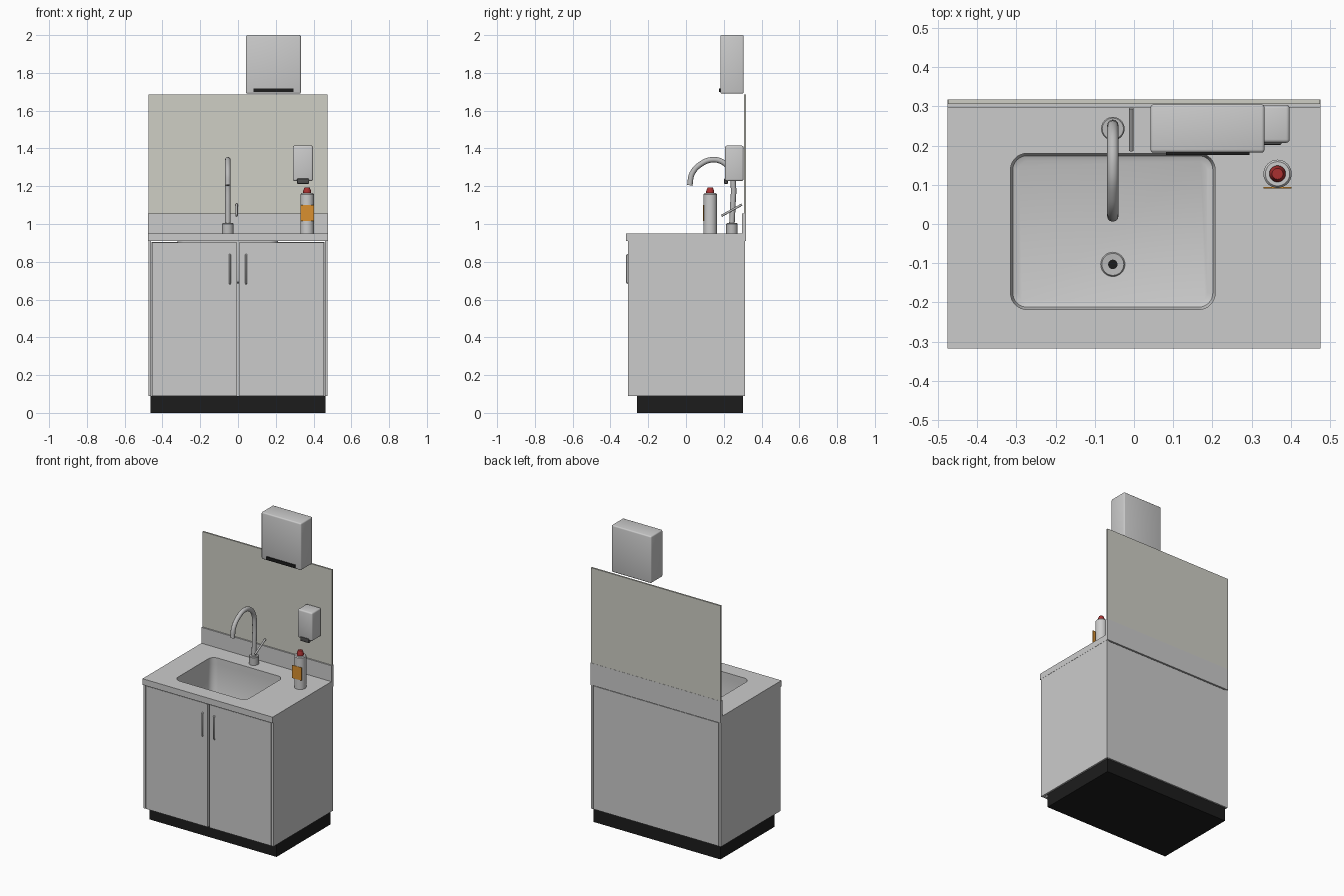
import bpy, bmesh, math
from mathutils import Vector

if "Cube" in bpy.data.objects:
    bpy.data.objects.remove(bpy.data.objects["Cube"])


def material(name, r, g, b):
    m = bpy.data.materials.new(name)
    m.diffuse_color = (r, g, b, 1)
    m.use_nodes = True
    m.node_tree.nodes["Principled BSDF"].inputs["Base Color"].default_value = m.diffuse_color
    return m


BLACK = material("black", 0.012, 0.012, 0.012)
PANEL = material("panel_beige", 0.62, 0.62, 0.56)
WHITE = material("white", 0.75, 0.75, 0.72)
ORANGE = material("orange", 0.7, 0.28, 0.03)
RED = material("red", 0.4, 0.03, 0.03)
CHROME = material("chrome", 0.5, 0.5, 0.5)


def finish(name, bm, mat=None, smooth=True):
    bmesh.ops.recalc_face_normals(bm, faces=bm.faces)
    me = bpy.data.meshes.new(name)
    bm.to_mesh(me)
    bm.free()
    ob = bpy.data.objects.new(name, me)
    bpy.context.collection.objects.link(ob)
    if mat:
        me.materials.append(mat)
    if smooth:
        shade(ob)
    return ob


def shade(ob):
    bpy.ops.object.select_all(action='DESELECT')
    ob.select_set(True)
    bpy.context.view_layer.objects.active = ob
    bpy.ops.object.shade_smooth_by_angle(angle=math.radians(35))


def box(name, x, y, z, mat=None, bevel=0.0):
    bm = bmesh.new()
    bmesh.ops.create_cube(bm, size=1)
    for v in bm.verts:
        v.co = Vector([(a[0] + a[1]) / 2 + c * (a[1] - a[0]) for a, c in zip((x, y, z), v.co)])
    if bevel:
        bmesh.ops.bevel(bm, geom=bm.edges[:], offset=bevel, segments=3, profile=0.5, affect='EDGES')
    return finish(name, bm, mat, smooth=bevel > 0)


def lathe(name, centre, profile, mat=None, n=32):
    """Spin an (r, z) profile round a vertical axis."""
    bm = bmesh.new()
    vs = [bm.verts.new((centre[0] + r, centre[1], z)) for r, z in profile]
    es = [bm.edges.new(p) for p in zip(vs, vs[1:])]
    bmesh.ops.spin(bm, geom=vs + es, cent=(*centre, 0), axis=(0, 0, 1),
                   angle=math.tau, steps=n)
    bmesh.ops.remove_doubles(bm, verts=bm.verts, dist=1e-5)
    return finish(name, bm, mat)


def tube(name, pts, radius, mat=None, smooth_path=False):
    cu = bpy.data.curves.new(name, 'CURVE')
    cu.dimensions = '3D'
    cu.bevel_depth, cu.bevel_resolution, cu.use_fill_caps = radius, 4, True
    cu.resolution_u = 8
    sp = cu.splines.new('BEZIER')
    sp.bezier_points.add(len(pts) - 1)
    for bp, p in zip(sp.bezier_points, pts):
        bp.co = p
        bp.handle_left_type = bp.handle_right_type = 'AUTO' if smooth_path else 'VECTOR'
    if mat:
        cu.materials.append(mat)
    ob = bpy.data.objects.new(name, cu)
    bpy.context.collection.objects.link(ob)
    bpy.ops.object.select_all(action='DESELECT')
    ob.select_set(True)
    bpy.context.view_layer.objects.active = ob
    bpy.ops.object.convert(target='MESH')
    shade(bpy.context.object)


def rounded_rect(x0, x1, y0, y1, r, seg=8):
    corners = [(x1 - r, y1 - r), (x0 + r, y1 - r), (x0 + r, y0 + r), (x1 - r, y0 + r)]
    return [(cx + r * math.cos(a), cy + r * math.sin(a))
            for k, (cx, cy) in enumerate(corners)
            for a in [math.pi / 2 * (k + i / seg) for i in range(seg + 1)]]


def loop(bm, pts, z):
    vs = [bm.verts.new((x, y, z)) for x, y in pts]
    return [bm.edges.new((vs[i - 1], vs[i])) for i in range(len(vs))]


W, D = 0.476, 0.318
TOP, UNDER, FLOOR = 0.95, 0.91, 0.69
bowl = rounded_rect(-0.315, 0.207, -0.218, 0.18, 0.042)

# cabinet carcass: recessed plinth, sides, back and two doors
box("plinth", (-0.464, 0.464), (-0.26, 0.303), (0, 0.09), BLACK)
box("back_panel", (-0.458, 0.458), (0.298, 0.313), (0.09, 0.905))
for s, side in ((-1, "left"), (1, "right")):
    box(side + "_side_panel", sorted((s * 0.461, s * 0.475)), (-0.308, 0.313), (0.09, UNDER))
    box(side + "_door", sorted((s * 0.006, s * 0.456)), (-0.308, -0.29), (0.09, 0.903))
    hx = s * 0.043
    tube(side + "_handle", [(hx, -0.306, 0.684), (hx, -0.313, 0.69),
                            (hx, -0.313, 0.832), (hx, -0.306, 0.838)], 0.005)

# worktop with the bowl opening
bm = bmesh.new()
edges = loop(bm, [(-W, -D), (W, -D), (W, D), (-W, D)], UNDER) + loop(bm, bowl, UNDER)
bmesh.ops.triangle_fill(bm, edges=edges, use_beauty=True)
ext = bmesh.ops.extrude_face_region(bm, geom=bm.faces[:], use_keep_orig=True)
bmesh.ops.translate(bm, vec=(0, 0, TOP - UNDER),
                    verts=[g for g in ext["geom"] if isinstance(g, bmesh.types.BMVert)])
finish("worktop", bm)

# sink bowl: double-walled tub hung below the opening
bm = bmesh.new()
rings = []
t = 0.004
for grow, z in ((0, UNDER), (0, FLOOR + 0.02), (-0.006, FLOOR + 0.006), (-0.02, FLOOR)):
    rings.append((grow, z))
outer = [(g + t, z - (t if i else 0)) for i, (g, z) in enumerate(rings)]
vrings = []
for g, z in rings[::-1] + outer:
    pts = rounded_rect(-0.315 - g, 0.207 + g, -0.218 - g, 0.18 + g, 0.042 + g)
    vrings.append([bm.verts.new((x, y, z)) for x, y in pts])
for a, b in zip(vrings, vrings[1:]):
    for i in range(len(a)):
        bm.faces.new((a[i - 1], a[i], b[i], b[i - 1]))
bm.faces.new(vrings[0])
bm.faces.new(vrings[-1])
finish("sink_bowl", bm)

# drain
DR = (-0.054, -0.103)
lathe("drain_flange", DR, [(0.012, FLOOR), (0.012, FLOOR + 0.003), (0.028, FLOOR + 0.004),
                           (0.031, FLOOR)], CHROME)
lathe("drain_hole", DR, [(0, FLOOR + 0.002), (0.0125, FLOOR + 0.002), (0.0125, FLOOR)], BLACK)

# upstand and wall panel
box("upstand", (-W, W), (0.297, D), (TOP, 1.055))
box("wall_panel", (-0.474, 0.474), (0.306, 0.317), (1.055, 1.685), PANEL)

# tap: base, swan-neck spout and lever
TX, TY = -0.054, 0.243
lathe("tap_base", (TX, TY), [(0, TOP), (0.03, TOP), (0.03, 1.0), (0.027, 1.004), (0, 1.004)], CHROME)
neck = [(0.243, 1.0), (0.248, 1.1), (0.251, 1.2), (0.238, 1.28), (0.197, 1.326),
        (0.14, 1.34), (0.08, 1.318), (0.033, 1.268), (0.02, 1.205)]
tube("tap_spout", [(TX, y, z) for y, z in neck], 0.0145, CHROME, True)
tube("tap_lever", [(-0.007, 0.188, 1.043), (-0.007, 0.296, 1.103)], 0.006, CHROME)

# paper towel dispenser
box("towel_dispenser", (0.042, 0.333), (0.182, 0.305), (1.69, 2.0), bevel=0.008)
box("towel_slot", (0.082, 0.294), (0.176, 0.19), (1.698, 1.718), BLACK)

# soap dispenser
box("soap_dispenser", (0.29, 0.397), (0.207, 0.304), (1.228, 1.415), WHITE, bevel=0.009)
box("soap_nozzle", (0.313, 0.376), (0.202, 0.222), (1.213, 1.24),
    material("dark_grey", 0.08, 0.08, 0.08), bevel=0.003)

# bottle with cap and label
B = (0.366, 0.128)
lathe("bottle", B, [(0, TOP), (0.036, TOP), (0.036, 1.157), (0.031, 1.163), (0, 1.163)], WHITE)
lathe("bottle_cap", B, [(0, 1.162), (0.021, 1.162), (0.021, 1.175), (0.014, 1.193), (0, 1.193)], RED)
box("bottle_label", (0.33, 0.402), (0.091, 0.094), (1.015, 1.1), ORANGE)
